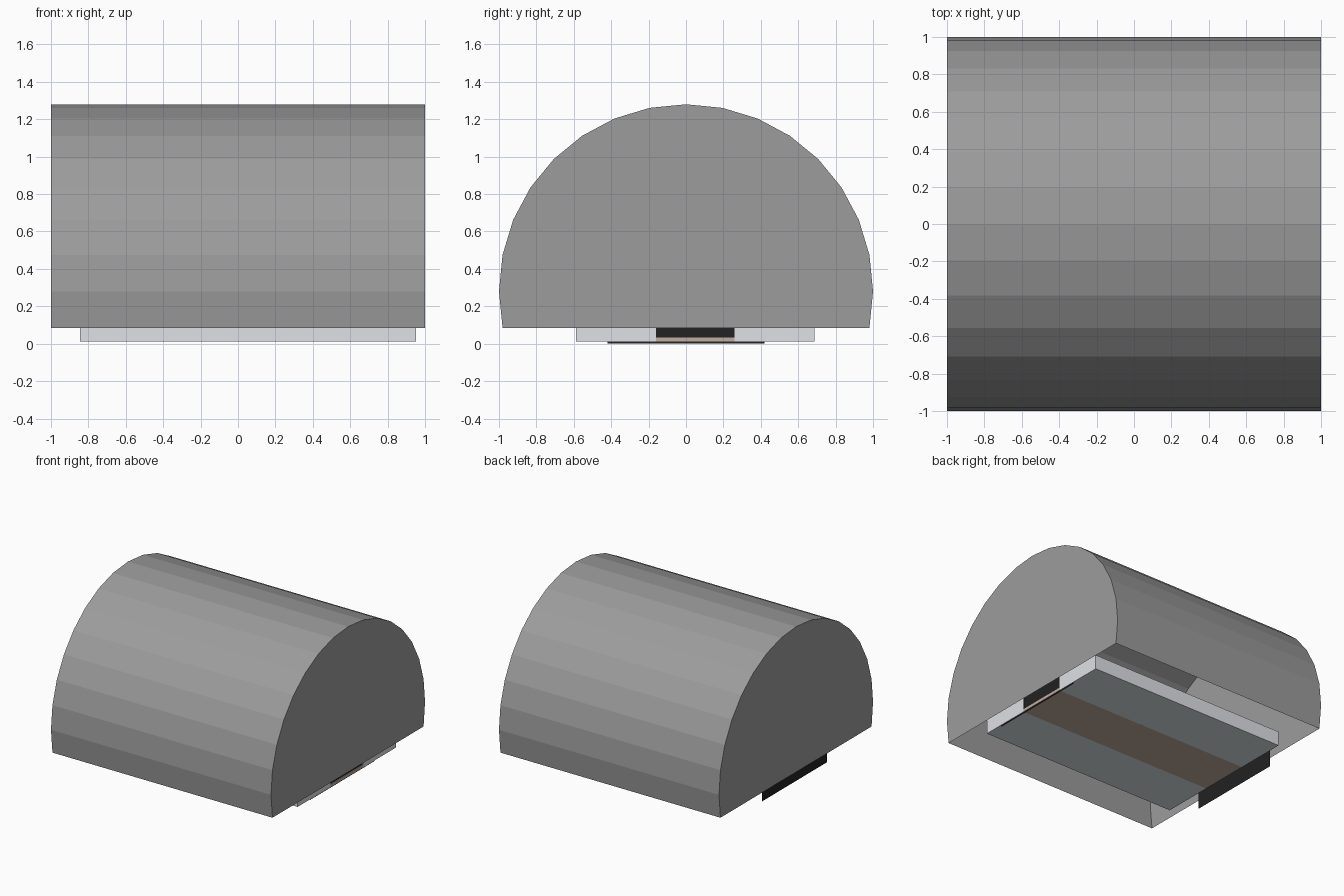
import bpy, bmesh
from math import sin, cos, pi

if "Cube" in bpy.data.objects:
    bpy.data.objects.remove(bpy.data.objects["Cube"])


def material(name, color):
    m = bpy.data.materials.new(name)
    m.diffuse_color = (*color, 1)
    m.use_nodes = True
    m.node_tree.nodes["Principled BSDF"].inputs["Base Color"].default_value = m.diffuse_color
    return m


def finish(name, bm, mat=None):
    bmesh.ops.recalc_face_normals(bm, faces=bm.faces[:])
    me = bpy.data.meshes.new(name)
    bm.to_mesh(me)
    bm.free()
    ob = bpy.data.objects.new(name, me)
    bpy.context.collection.objects.link(ob)
    if mat:
        me.materials.append(mat)
    return ob


def box(name, x, y, z, mat, under=None):
    bm = bmesh.new()
    bmesh.ops.create_cube(bm, size=1)
    for v in bm.verts:
        v.co = [r[0] if c < 0 else r[1] for c, r in zip(v.co, (x, y, z))]
    ob = finish(name, bm, mat)
    if under:
        # Underside in its own colour
        ob.data.materials.append(under)
        for p in ob.data.polygons:
            if p.normal.z < -0.5:
                p.material_index = 1
    return ob


def wall_panel(name, x, half_width, z, mat):
    bm = bmesh.new()
    corners = ((-1, 0), (1, 0), (1, 1), (-1, 1))
    bm.faces.new([bm.verts.new((x, s * half_width, z[t])) for s, t in corners])
    return finish(name, bm, mat)


stone = material("tunnel_grey", (0.335, 0.335, 0.335))
light = material("pale_concrete", (0.74, 0.75, 0.79))
slate = material("platform_underside", (0.72, 0.79, 0.82))
tan = material("track_brown", (0.54, 0.42, 0.35))
dark = material("tunnel_dark", (0.016, 0.016, 0.016))

# Vaulted shell: arc of a 32-sided circle, closed ends, open underneath
bm = bmesh.new()
arc = [(cos(k * pi / 16), 0.28 + sin(k * pi / 16)) for k in range(-1, 18)]
ends = [[bm.verts.new((x, y, z)) for y, z in arc] for x in (-1, 1)]
for i in range(len(arc) - 1):
    bm.faces.new((ends[0][i], ends[0][i + 1], ends[1][i + 1], ends[1][i]))
for ring in ends:
    bm.faces.new(ring)
finish("vault_shell", bm, stone)

# Two platforms with the track bed between them
length = (-0.845, 0.953)
box("platform_front", length, (-0.588, -0.16), (0.011, 0.13), light, slate)
box("platform_back", length, (0.26, 0.687), (0.011, 0.13), light, slate)
box("track_bed", length, (-0.16, 0.26), (0.011, 0.034), tan)

# Dark tunnel mouths at both ends
wall_panel("tunnel_mouth_left", -0.987, 0.42, (0.002, 0.32), dark)
wall_panel("tunnel_mouth_right", 0.948, 0.42, (0.002, 0.32), dark)
